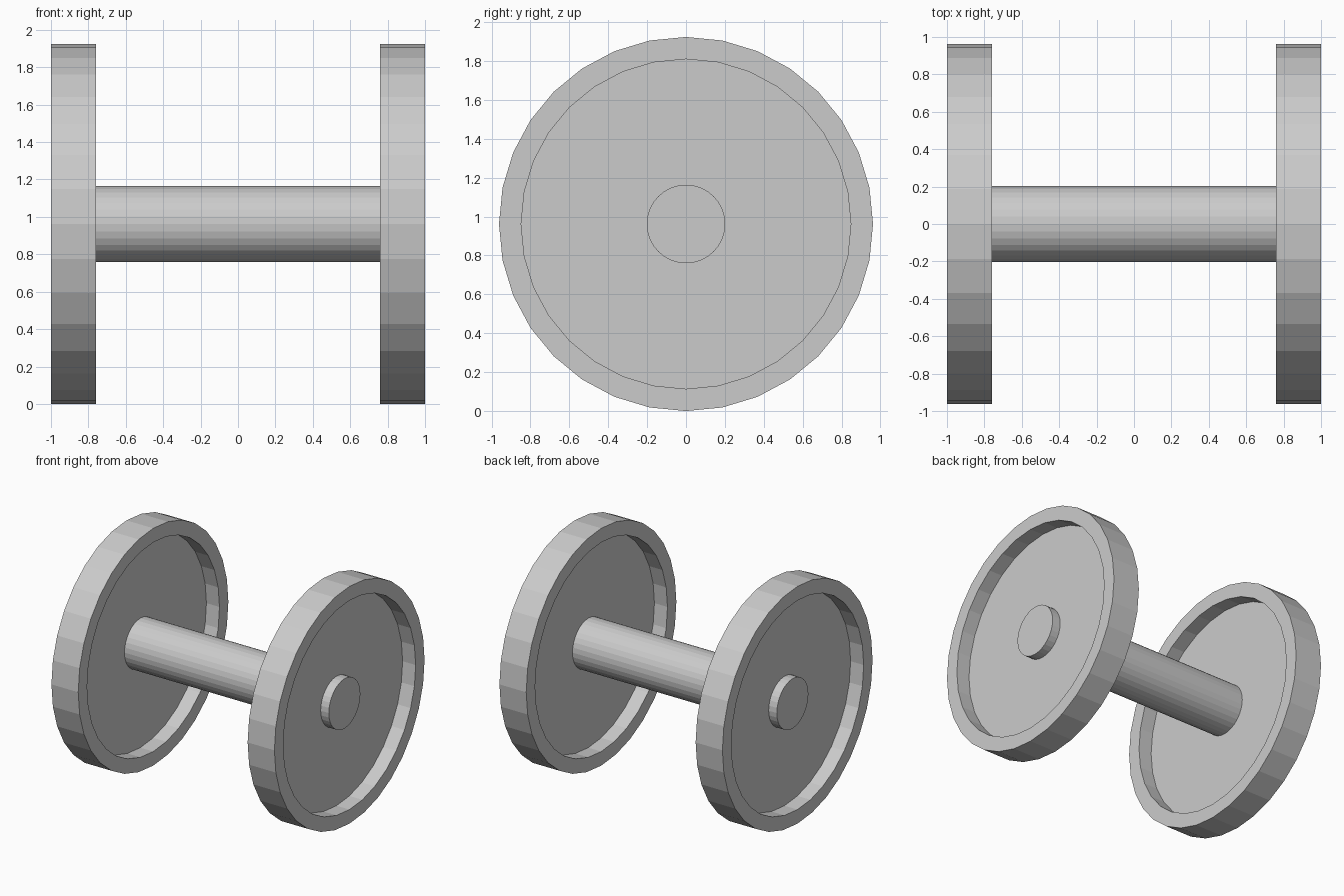
import bpy
import bmesh
from math import sin, cos, tau

if "Cube" in bpy.data.objects:
    bpy.data.objects.remove(bpy.data.objects["Cube"])

SIDES = 32
R = 0.962          # wheel radius, also the axle height


def lathe(name, profile, cx=0.0):
    """Revolve (x, radius) points about the axle line and cap both ends."""
    bm = bmesh.new()
    rings = []
    for x, r in profile:
        rings.append([bm.verts.new((cx + x,
                                    r * sin(tau * i / SIDES),
                                    R + r * cos(tau * i / SIDES)))
                      for i in range(SIDES)])
    for a, b in zip(rings, rings[1:]):
        for i in range(SIDES):
            j = (i + 1) % SIDES
            bm.faces.new((a[i], a[j], b[j], b[i]))
    bm.faces.new(rings[0])
    bm.faces.new(rings[-1])
    bmesh.ops.recalc_face_normals(bm, faces=bm.faces)
    mesh = bpy.data.meshes.new(name)
    bm.to_mesh(mesh)
    bm.free()
    obj = bpy.data.objects.new(name, mesh)
    bpy.context.collection.objects.link(obj)
    return obj


# Wheels: a wide rim around a thin central disc, recessed on both sides
half, web, inner = 0.12, 0.003, 0.848
wheel = [(-web, inner), (-half, inner), (-half, R),
         (half, R), (half, inner), (web, inner)]
for side, cx in (("left", -0.88), ("right", 0.88)):
    lathe(side + "_wheel", wheel, cx)

# Axle: runs through both discs and ends just inside the rims
lathe("axle", [(-0.956, 0.202), (0.956, 0.202)])
